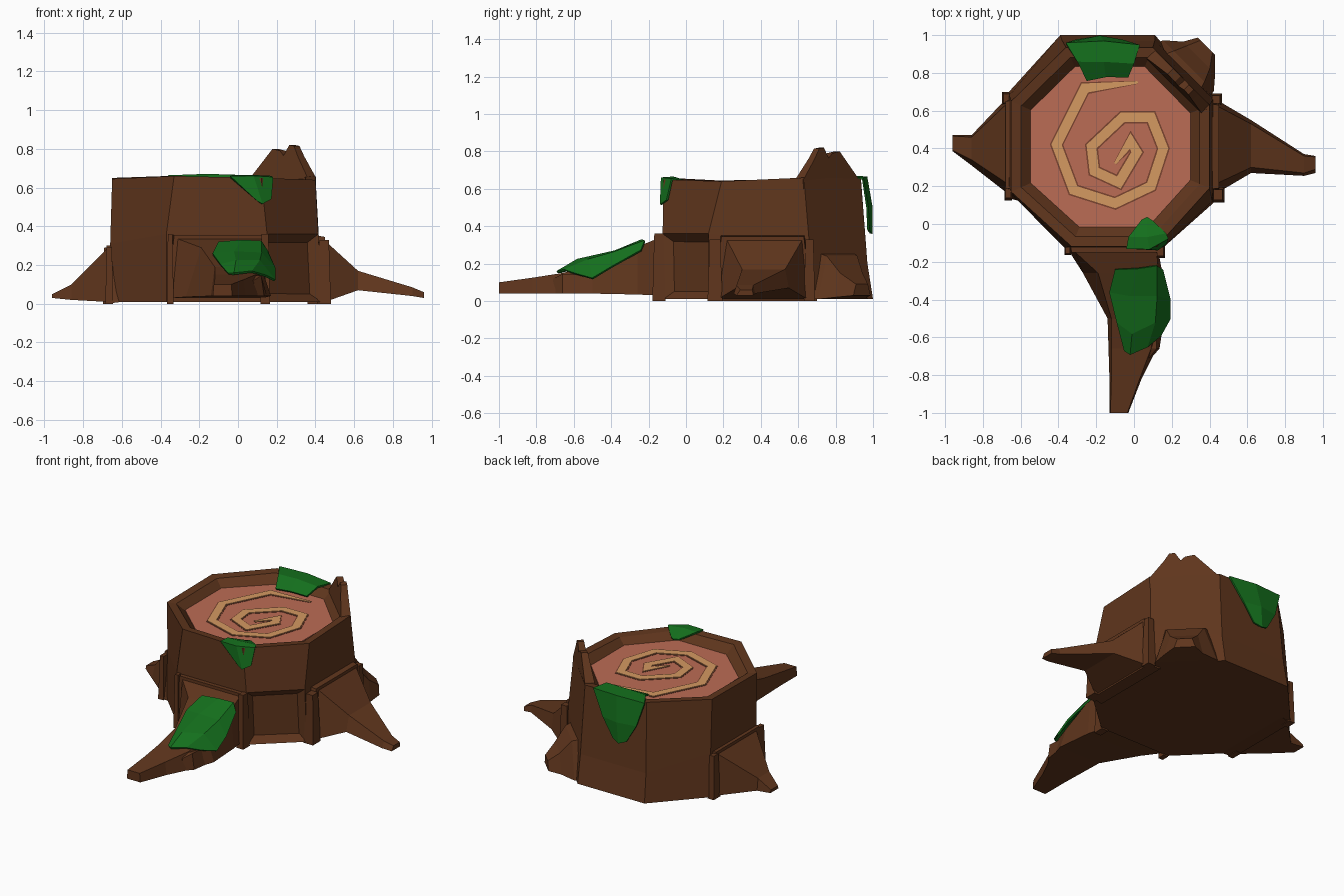
import bpy, bmesh
from mathutils import Vector


def material(name, rgb):
    m = bpy.data.materials.new(name)
    m.diffuse_color = (*rgb, 1)
    return m


BARK = material("bark", (0.115, 0.036, 0.012))
WOOD = material("cut_wood", (0.50, 0.15, 0.09))
RING = material("growth_ring", (0.66, 0.32, 0.12))
GROOVE = material("ring_edge", (0.20, 0.06, 0.03))
MOSS = material("moss", (0.007, 0.16, 0.012))


def finish(bm, name, mat):
    bmesh.ops.recalc_face_normals(bm, faces=bm.faces)
    me = bpy.data.meshes.new(name)
    bm.to_mesh(me)
    bm.free()
    ob = bpy.data.objects.new(name, me)
    ob.data.materials.append(mat)
    bpy.context.collection.objects.link(ob)
    return ob


def loft(name, rings, mat, closed=True, edit=None):
    """Skin equal-length rows of points; closed rows become capped tubes."""
    bm = bmesh.new()
    rows = [[bm.verts.new(p) for p in r] for r in rings]
    n = len(rows[0])
    faces = []
    for a, b in zip(rows, rows[1:]):
        for i in range(n if closed else n - 1):
            j = (i + 1) % n
            faces.append(bm.faces.new((a[i], a[j], b[j], b[i])))
    if closed:
        bm.faces.new(rows[0][::-1])
        bm.faces.new(rows[-1])
    if edit:
        edit(bm, faces)
    return finish(bm, name, mat)


# Octagonal trunk with a hollow rim
base = [(-.37, -.12), (.16, -.12), (.43, .12), (.43, .66), (.11, 1), (-.39, 1), (-.68, .68), (-.67, .18)]
mid = [(-.37, -.125), (.15, -.125), (.415, .12), (.42, .66), (.11, .97), (-.38, .97), (-.66, .68), (-.66, .19)]
mid_z = [.36, .36, .36, .30, .20, .20, .30, .31]
top = [(-.33, -.12), (.12, -.12), (.40, .19), (.40, .63), (.10, .935), (-.36, .935), (-.65, .65), (-.65, .17)]
top_z = [.66, .65, .64, .66, .655, .66, .65, .645]
C = Vector((-.12, .41))


def shrink(ring, k):
    return [tuple(C + (Vector(p) - C) * k) for p in ring]


def dent(bm, faces):
    # sunken panel on the front right face
    f = faces[1]
    bmesh.ops.recalc_face_normals(bm, faces=bm.faces)
    bmesh.ops.inset_individual(bm, faces=[f], thickness=.06, depth=-.04)


def at(ring, zs):
    return [(x, y, z) for (x, y), z in zip(ring, zs)]


loft("trunk", [at(base, [0.01] * 8), at(mid, mid_z), at(top, top_z),
               at(shrink(top, .90), [z - .005 for z in top_z]),
               at(shrink(top, .80), [.595] * 8)], BARK, edit=dent)
cut = shrink(top, .805)
loft("cut_face", [at(cut, [.57] * 8), at(cut, [.602] * 8)], WOOD)

# Angular spiral of growth rings on the cut face
path = [(.02, .75), (-.26, .72), (-.41, .42), (-.32, .18), (-.10, .11), (.09, .20), (.155, .40), (.09, .565),
        (-.06, .565), (-.225, .41), (-.21, .28), (-.08, .22), (.015, .38), (-.02, .44), (-.10, .32)]


def spiral(name, half, z, mat):
    pts = [Vector(p) for p in path]
    left, right = [], []
    for i, p in enumerate(pts):
        a = (p - pts[i - 1]).normalized() if i else (pts[1] - p).normalized()
        b = (pts[i + 1] - p).normalized() if i < len(pts) - 1 else a
        na, nb = Vector((-a.y, a.x)), Vector((-b.y, b.x))
        m = (na + nb).normalized()
        w = half / max(.6, m.dot(na)) * (.25 if i in (0, len(pts) - 1) else 1)
        left.append(p + m * w)
        right.append(p - m * w)
    loft(name, [[(l.x, l.y, .595), (l.x, l.y, z), (r.x, r.y, z), (r.x, r.y, .595)]
                for l, r in zip(left, right)], mat)


spiral("ring_outline", .033, .604, GROOVE)
spiral("growth_rings", .025, .607, RING)

# Splintered spike on the back right of the rim, along the diagonal
spike = [(.10, .60), (.11, .66), (.185, .77), (.205, .80), (.245, .79), (.265, .765), (.29, .82),
         (.315, .815), (.34, .76), (.40, .65), (.40, .60)]
loft("splinter_spike", [[(x - o * (1 - max(0, z - .6) * 2), 1.025 - x - o * (1 - max(0, z - .6) * 2), z)
                         for x, z in spike] for o in (-.004, .045)], BARK)


# Roots: sections of (distance, low side, high side, bottom, top low side, top high side, top)
def root(name, secs, place):
    loft(name, [[place(d, lo, b), place(d, hi, b), place(d, th, t), place(d, tl, t)]
                for d, lo, hi, b, tl, th, t in secs], BARK)


def to_front(d, u, z): return (u, -d, z)
def to_right(d, u, z): return (d, u, z)
def to_left(d, u, z): return (-d, u, z)
def to_back_right(d, u, z): return (.26 + .707 * (d + u), .81 + .707 * (d - u), z)


root("front_root", [(.05, -.37, .15, .03, -.35, .14, .36), (.15, -.36, .15, .03, -.33, .13, .355),
                    (.15, -.34, .13, .03, -.31, .12, .335), (.26, -.27, .15, .035, -.19, .13, .29),
                    (.50, -.14, .17, .04, -.12, .12, .19), (.66, -.135, .12, .04, -.12, .09, .15),
                    (.82, -.13, .04, .04, -.12, .03, .125), (1.0, -.13, -.03, .04, -.125, -.035, .10)], to_front)
root("right_root", [(.36, .12, .68, 0, .18, .64, .36), (.45, .14, .67, 0, .19, .63, .345),
                    (.45, .17, .65, .01, .22, .62, .325), (.62, .27, .55, .07, .30, .53, .17),
                    (.90, .255, .37, .04, .27, .36, .085), (.96, .27, .36, .03, .29, .355, .06)], to_right)
root("left_root", [(.60, .12, .69, .01, .18, .66, .31), (.68, .14, .68, 0, .19, .65, .30),
                   (.68, .17, .66, .01, .22, .63, .28), (.86, .31, .47, .02, .34, .46, .10),
                   (.96, .385, .47, .03, .39, .465, .05)], to_left)
root("back_right_root", [(-.05, -.22, .21, .01, -.15, .15, .27), (.04, -.19, .19, .01, -.11, .12, .24),
                         (.11, -.11, .13, .02, -.08, .09, .15), (.18, -.07, .06, .03, -.05, .04, .09)],
     to_back_right)

# Knob on the side of the front root
root("root_knob", [(.56, .05, .15, .04, .05, .12, .14), (.66, .08, .135, .04, .07, .12, .145),
                   (.71, .06, .09, .04, .05, .08, .12)], to_front)

# Raised bark posts at the ends of each root collar
for name, x, y, w, d, h in [("front_post_left", -.35, -.14, .035, .05, .36), ("front_post_right", .14, -.145, .05, .07, .36),
                            ("right_post_front", .445, .155, .07, .08, .33), ("right_post_back", .435, .66, .06, .06, .33),
                            ("left_post_front", -.665, .165, .04, .08, .29), ("left_post_back", -.675, .665, .045, .07, .29)]:
    corners = [(x - w / 2, y - d / 2), (x + w / 2, y - d / 2), (x + w / 2, y + d / 2), (x - w / 2, y + d / 2)]
    loft(name, [[(px, py, 0) for px, py in corners],
                [(x + (px - x) * .7, y + (py - y) * .7, h) for px, py in corners]], BARK)


# Moss sheets draped over bark
def moss(name, rows):
    ob = loft(name, rows, MOSS, closed=False)
    s = ob.modifiers.new("thickness", "SOLIDIFY")
    s.thickness = .012
    s.offset = 0


moss("moss_on_front_root", [
    [(-.10, -.24, .315), (.02, -.235, .325), (.12, -.22, .32), (.15, -.24, .27)],
    [(-.13, -.36, .255), (-.02, -.38, .265), (.12, -.38, .26), (.19, -.40, .18)],
    [(-.09, -.52, .20), (-.01, -.58, .22), (.11, -.52, .22), (.19, -.50, .12)],
    [(-.05, -.67, .155), (-.02, -.69, .155), (.07, -.65, .165), (.14, -.59, .145)]])
moss("moss_on_front_rim", [
    [(.04, .02, .625), (.07, .035, .625), (.10, .015, .625)],
    [(-.03, -.07, .658), (.07, -.07, .660), (.17, -.05, .655)],
    [(-.04, -.128, .655), (.08, -.130, .657), (.18, -.075, .65)],
    [(.10, -.132, .53), (.125, -.134, .515), (.17, -.10, .54)]])
moss("moss_on_back_rim", [
    [(-.25, .76, .615), (-.15, .78, .615), (-.03, .78, .615)],
    [(-.30, .86, .66), (-.16, .86, .665), (.0, .85, .66)],
    [(-.36, .955, .66), (-.16, .965, .662), (.03, .945, .655)],
    [(-.31, .97, .50), (-.18, .992, .50), (-.06, .97, .50)],
    [(-.24, .975, .38), (-.19, .99, .36), (-.14, .975, .38)]])
